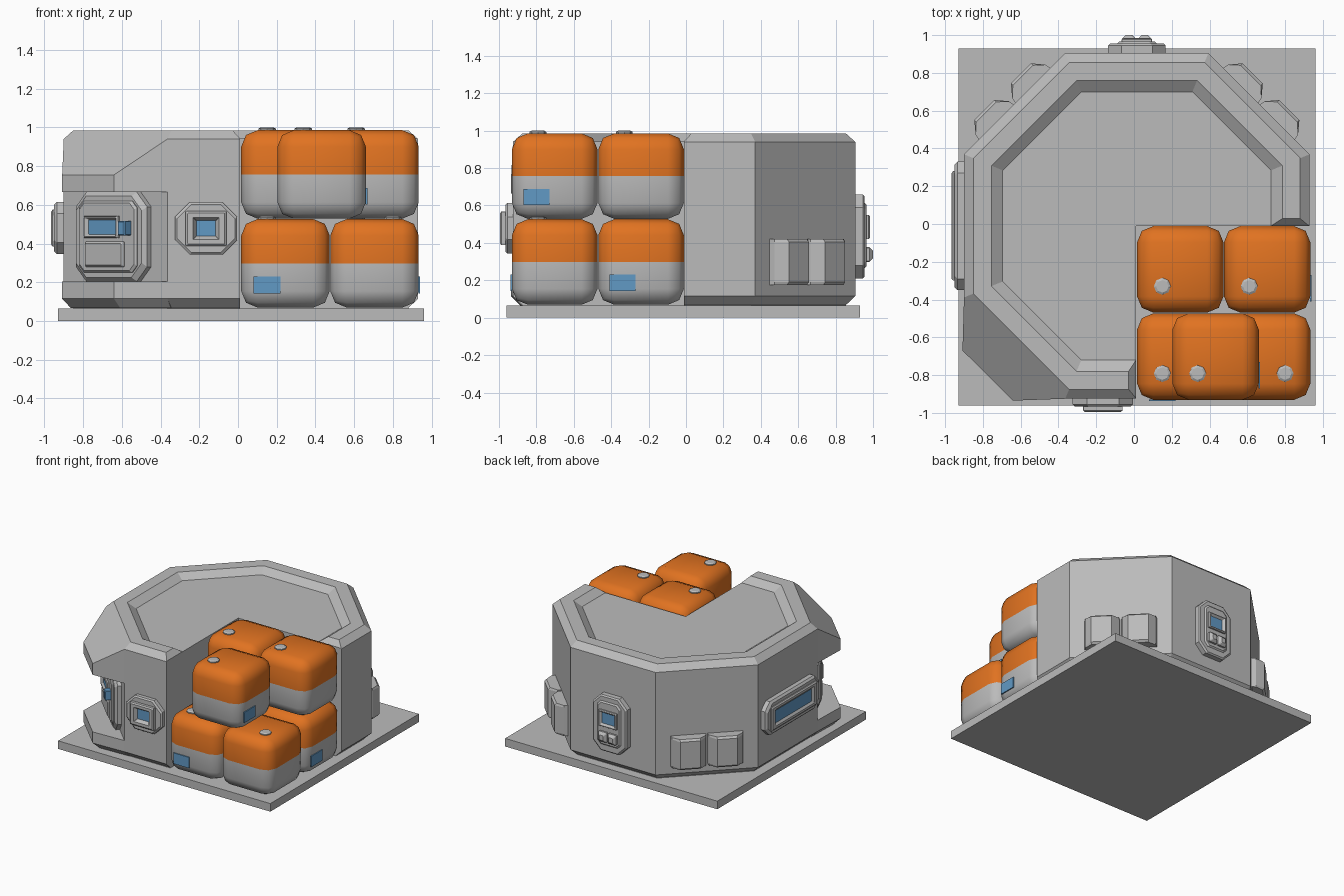
import bpy, bmesh
from math import radians, pi, sin, cos
from mathutils import Matrix, Vector

if "Cube" in bpy.data.objects:
    bpy.data.objects.remove(bpy.data.objects["Cube"])


def material(name, rgb):
    m = bpy.data.materials.new(name)
    m.use_nodes = True
    m.diffuse_color = (*rgb, 1)
    m.node_tree.nodes["Principled BSDF"].inputs["Base Color"].default_value = (*rgb, 1)
    return m


GREY = material("light grey", (0.5, 0.5, 0.5))
ORANGE = material("orange", (0.75, 0.17, 0.015))
BLUE = material("blue", (0.12, 0.32, 0.56))

CENTRE = Vector((0.015, -0.01, 0))
APOTHEM = 0.915


def finish(name, bm, mats, matrix=None):
    bmesh.ops.recalc_face_normals(bm, faces=bm.faces)
    me = bpy.data.meshes.new(name)
    bm.to_mesh(me)
    bm.free()
    for m in mats:
        me.materials.append(m)
    ob = bpy.data.objects.new(name, me)
    bpy.context.collection.objects.link(ob)
    if matrix:
        ob.matrix_world = matrix
    return ob


def loft(name, rings, mats=(GREY,), matrix=None):
    """Skin equal rings in order; the last cap takes the last material."""
    bm = bmesh.new()
    loops = [[bm.verts.new(p) for p in ring] for ring in rings]
    n = len(loops[0])
    for a, b in zip(loops, loops[1:]):
        for i in range(n):
            j = (i + 1) % n
            bm.faces.new((a[i], a[j], b[j], b[i]))
    bm.faces.new(loops[0][::-1])
    bm.faces.new(loops[-1]).material_index = len(mats) - 1
    return finish(name, bm, mats, matrix)


def hull(name, points):
    bm = bmesh.new()
    for p in points:
        bm.verts.new(p)
    bmesh.ops.convex_hull(bm, input=bm.verts)
    bmesh.ops.dissolve_limit(bm, angle_limit=0.01, verts=bm.verts, edges=bm.edges)
    return finish(name, bm, (GREY,))


def box(name, lo, hi, mat=GREY):
    rings = [[(lo[0], lo[1], z), (hi[0], lo[1], z), (hi[0], hi[1], z), (lo[0], hi[1], z)]
             for z in (lo[2], hi[2])]
    return loft(name, rings, (mat,))


def octagon(apothem, z):
    r = apothem / cos(pi / 8)
    return [CENTRE + Vector((r * cos(a), r * sin(a), z))
            for a in (pi / 8 + k * pi / 4 for k in range(8))]


# Ground plate
box("base_plate", (-0.93, -0.96, 0), (0.96, 0.93, 0.065))

# Octagonal body with chamfers and a sunken roof
body = loft("building_body", [octagon(a, z) for a, z in (
    (0.865, 0.06), (0.865, 0.068), (APOTHEM, 0.115), (APOTHEM, 0.94),
    (0.865, 0.985), (0.77, 0.985), (0.71, 0.942))])

# Open quarter for the tanks, flared at the rim
cutter = loft("quarter_cutter", [
    [(0.01 - f, -1.2, z), (1.2, -1.2, z), (1.2, -0.01 + f, z), (0.01 - f, -0.01 + f, z)]
    for f, z in ((0, -0.1), (0, 0.943), (0.08, 1.03))])
cutter.hide_render = True
mod = body.modifiers.new("quarter", "BOOLEAN")
mod.operation, mod.object, mod.solver = "DIFFERENCE", cutter, "EXACT"
bpy.context.view_layer.objects.active = body
bpy.ops.object.modifier_apply(modifier=mod.name)
bpy.data.objects.remove(cutter)

# Entrance canopy and step on the front corner
inner = [(-0.9, -0.389), (-0.364, -0.925)]
outer = [(-0.908, -0.67), (-0.64, -0.935)]


def at(points, z, scale=1.0):
    return [(x * scale, y * scale, z) for x, y in points]


hull("entrance_canopy", at(inner, 0.665) + at(inner, 0.94) + at(outer, 0.665) + at(outer, 0.755))
hull("entrance_step", at(inner + outer, 0.066, 0.95) + at(inner + outer, 0.115) + at(inner + outer, 0.205))


# Wall fittings: local x runs along the wall, local -y points outward
def wall(angle):
    t = radians(angle)
    out = Vector((sin(t), -cos(t), 0))
    return Matrix.Translation(CENTRE + out * APOTHEM) @ Matrix.Rotation(t, 4, "Z")


def rect(x, z, w, h, c, d):
    w, h = w / 2, h / 2
    pts = [(-w + c, -h), (w - c, -h), (w, -h + c), (w, h - c),
           (w - c, h), (-w + c, h), (-w, h - c), (-w, -h + c)]
    return [(x + px, -d, z + pz) for px, pz in pts]


def plate(name, angle, x, z, w, h, c, d0, d1, edge=0.02, mat=GREY):
    loft(name, [rect(x, z, w, h, c, d0), rect(x, z, w, h, c, d1 - edge / 2),
                rect(x, z, w - edge, h - edge, c, d1)], (mat,), wall(angle))


def window(name, angle, x, z, w, h, d0, d1, pane_w, pane_h, pane_d):
    c = 0.002
    loft(name, [rect(x, z, w, h, c, d0), rect(x, z, w, h, c, d1 - 0.008),
                rect(x, z, w - 0.02, h - 0.02, c, d1),
                rect(x, z, pane_w + 0.035, pane_h + 0.035, c, d1),
                rect(x, z, pane_w, pane_h, c, pane_d)], (GREY, BLUE), wall(angle))


# Small front window
plate("front_window_plate", 0, -0.18, 0.478, 0.32, 0.27, 0.075, -0.02, 0.04)
window("front_window", 0, -0.18, 0.478, 0.21, 0.18, 0.03, 0.07, 0.1, 0.08, 0.044)

# Long side window
plate("side_window_plate", -90, 0, 0.48, 0.68, 0.27, 0.06, -0.02, 0.05, 0.03)
window("side_window", -90, 0, 0.48, 0.58, 0.19, 0.04, 0.065, 0.46, 0.1, 0.052)

# Entrance door
plate("door_frame", -45, 0, 0.435, 0.52, 0.46, 0.075, -0.02, 0.05, 0.04)
plate("door_panel", -45, 0, 0.435, 0.42, 0.37, 0.035, 0.04, 0.065)
window("door_window", -45, -0.03, 0.485, 0.25, 0.115, 0.05, 0.085, 0.2, 0.075, 0.067)
plate("door_lower_panel", -45, -0.01, 0.345, 0.28, 0.13, 0.004, 0.05, 0.08)
plate("door_handle", -45, 0.15, 0.48, 0.055, 0.075, 0.004, 0.05, 0.11, 0.01, BLUE)

# Back service panel
plate("back_panel_frame", 180, 0, 0.435, 0.305, 0.45, 0.07, -0.02, 0.05)
plate("back_panel", 180, 0, 0.44, 0.21, 0.35, 0.03, 0.04, 0.06)
window("back_window", 180, 0, 0.485, 0.16, 0.13, 0.05, 0.08, 0.11, 0.085, 0.062)
for side, x in (("left", -0.042), ("right", 0.042)):
    plate(f"back_button_{side}", 180, x, 0.338, 0.075, 0.08, 0.006, 0.05, 0.095, 0.04)

# Paired storage pods on the rear diagonals
for side, angle in (("left", 135), ("right", -135)):
    for k, x in enumerate((-0.137, 0.137)):
        loft(f"storage_pod_{side}_{k + 1}", [
            [(x - 0.135, 0.02, z), (x - 0.125, -0.03, z), (x - 0.075, -d, z),
             (x + 0.075, -d, z), (x + 0.125, -0.03, z), (x + 0.135, 0.02, z)]
            for z, d in ((0.175, 0.075), (0.19, 0.09), (0.405, 0.09), (0.42, 0.075))],
            (GREY,), wall(angle))


# Two-tone cargo tanks
SIZE = 0.457


def tank(name, x, y, z, cap_x=-0.095, cap_y=-0.09):
    bm = bmesh.new()
    bmesh.ops.create_cube(bm, size=SIZE)
    bmesh.ops.bevel(bm, geom=bm.edges[:], offset=0.085, segments=2, profile=0.5, affect="EDGES")
    bmesh.ops.bisect_plane(bm, geom=bm.verts[:] + bm.edges[:] + bm.faces[:],
                           plane_co=(0, 0, 0), plane_no=(0, 0, 1))
    for f in bm.faces:
        f.smooth = True
        f.material_index = int(f.calc_center_median().z > 0)
    finish(name, bm, (GREY, ORANGE), Matrix.Translation((x, y, z)))
    top = z + SIZE / 2
    loft(name + "_cap", [[(x + cap_x + r * cos(k * pi / 4), y + cap_y + r * sin(k * pi / 4), top + h)
                          for k in range(8)]
                         for r, h in ((0.045, -0.02), (0.045, 0.008), (0.033, 0.015))])


LOW, HIGH = 0.298, 0.757
LEFT_X, RIGHT_X, BACK_Y, FRONT_Y = 0.245, 0.705, -0.24, -0.702
tank("lower_tank_back_inner", LEFT_X, BACK_Y, LOW)
tank("lower_tank_back_outer", RIGHT_X, BACK_Y, LOW)
tank("lower_tank_front_inner", LEFT_X, FRONT_Y, LOW)
tank("lower_tank_front_outer", RIGHT_X, FRONT_Y, LOW, 0.095)
tank("upper_tank_back_inner", LEFT_X, BACK_Y, HIGH)
tank("upper_tank_back_outer", RIGHT_X, BACK_Y, HIGH)
tank("upper_tank_front", 0.432, FRONT_Y, HIGH)

# Blue labels on the tanks
box("label_front", (0.08, -0.938, 0.143), (0.22, -0.929, 0.23), BLUE)
box("label_side_lower", (0.932, -0.41, 0.143), (0.941, -0.27, 0.23), BLUE)
box("label_side_upper", (0.659, -0.87, 0.602), (0.668, -0.73, 0.687), BLUE)
